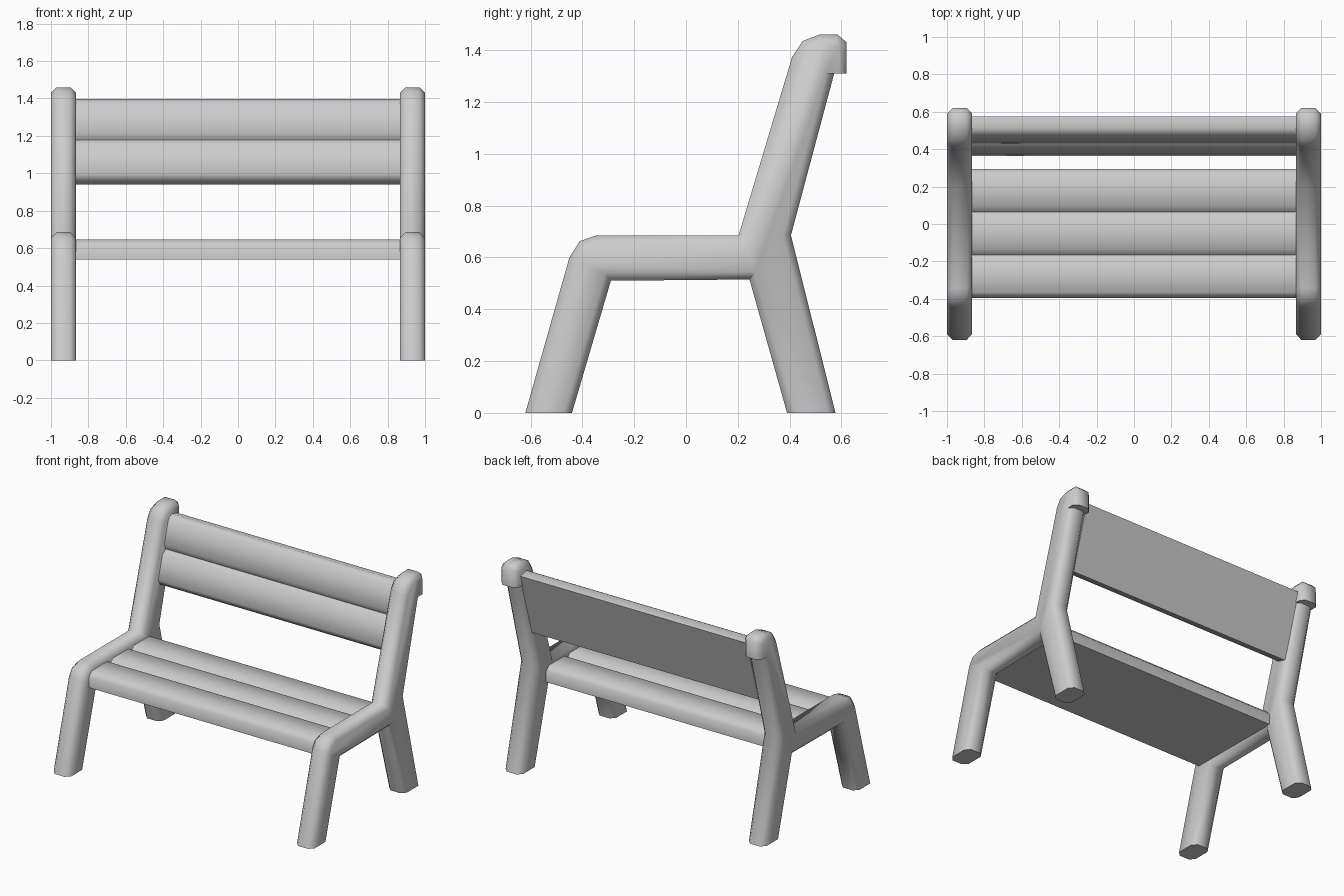
import bpy, bmesh, math
from mathutils import Vector
from mathutils.geometry import intersect_line_line_2d, intersect_line_line

if "Cube" in bpy.data.objects:
    bpy.data.objects.remove(bpy.data.objects["Cube"])

CHAMFER = 0.03


def loft(name, rings):
    """Skin matching (x, [(y, z), ...]) rings and cap both ends."""
    bm = bmesh.new()
    loops = [[bm.verts.new((x, p[0], p[1])) for p in pts] for x, pts in rings]
    n = len(loops[0])
    for a, b in zip(loops, loops[1:]):
        for i in range(n):
            j = (i + 1) % n
            bm.faces.new((a[i], a[j], b[j], b[i]))
    bm.faces.new(loops[0])
    bm.faces.new(loops[-1])
    bmesh.ops.recalc_face_normals(bm, faces=bm.faces)
    me = bpy.data.meshes.new(name)
    bm.to_mesh(me)
    bm.free()
    ob = bpy.data.objects.new(name, me)
    bpy.context.collection.objects.link(ob)
    bpy.ops.object.select_all(action='DESELECT')
    ob.select_set(True)
    bpy.context.view_layer.objects.active = ob
    bpy.ops.object.shade_smooth_by_angle(angle=math.radians(50))
    return ob


def inset(pts, d, flat):
    """Mitred inset of a counter-clockwise outline; edges in flat stay put."""
    n = len(pts)
    lines = []
    for i in range(n):
        a, b = Vector(pts[i]), Vector(pts[(i + 1) % n])
        t = (b - a).normalized()
        lines.append((a + Vector((-t.y, t.x)) * (0 if i in flat else d), t))
    out = []
    for i in range(n):
        (p, t), (q, s) = lines[i - 1], lines[i]
        k = (q - p).cross(s) / t.cross(s)
        out.append(p + t * k)
    return out


def slat_panel(name, origin, along, out, count, width, thick):
    """Panel of side-by-side slats: flat back, chamfered fronts."""
    o, u, v = Vector(origin), Vector(along).normalized(), Vector(out).normalized()
    prof = [o + u * (count * width), o]
    for i in range(count):
        a, b = i * width, (i + 1) * width
        prof += [o + u * a + v * (thick - CHAMFER),
                 o + u * (a + CHAMFER) + v * thick,
                 o + u * (b - CHAMFER) + v * thick]
    prof.append(o + u * (count * width) + v * (thick - CHAMFER))
    return loft(name, [(-0.87, prof), (0.87, prof)])


# Side frame outline (y, z): front leg, rail underside, rear leg, post, rail top
outline = [(-0.62, 0), (-0.44, 0), (-0.29, 0.51), (0.245, 0.515),
           (0.39, 0), (0.577, 0), (0.405, 0.685), (0.572, 1.31),
           (0.62, 1.31), (0.62, 1.43), (0.585, 1.46), (0.515, 1.46),
           (0.45, 1.435), (0.41, 1.375), (0.203, 0.685),
           (-0.345, 0.685), (-0.41, 0.663), (-0.45, 0.60)]
inner = inset(outline, CHAMFER, flat={0, 4, 7})   # feet and post lip cut flat
for name, s in (("left_frame", -1), ("right_frame", 1)):
    loft(name, [(s * 0.865, inner), (s * 0.895, outline),
                (s * 0.97, outline), (s * 1.0, inner)])

# Seat of three slats, tilted backrest of two
slat_panel("seat", (-0.395, 0.54), (1, 0), (0, 1), 3, 0.23, 0.105)
slat_panel("backrest", (0.445, 0.94), (0.283, 0.959), (-0.959, 0.283), 2, 0.2295, 0.095)
